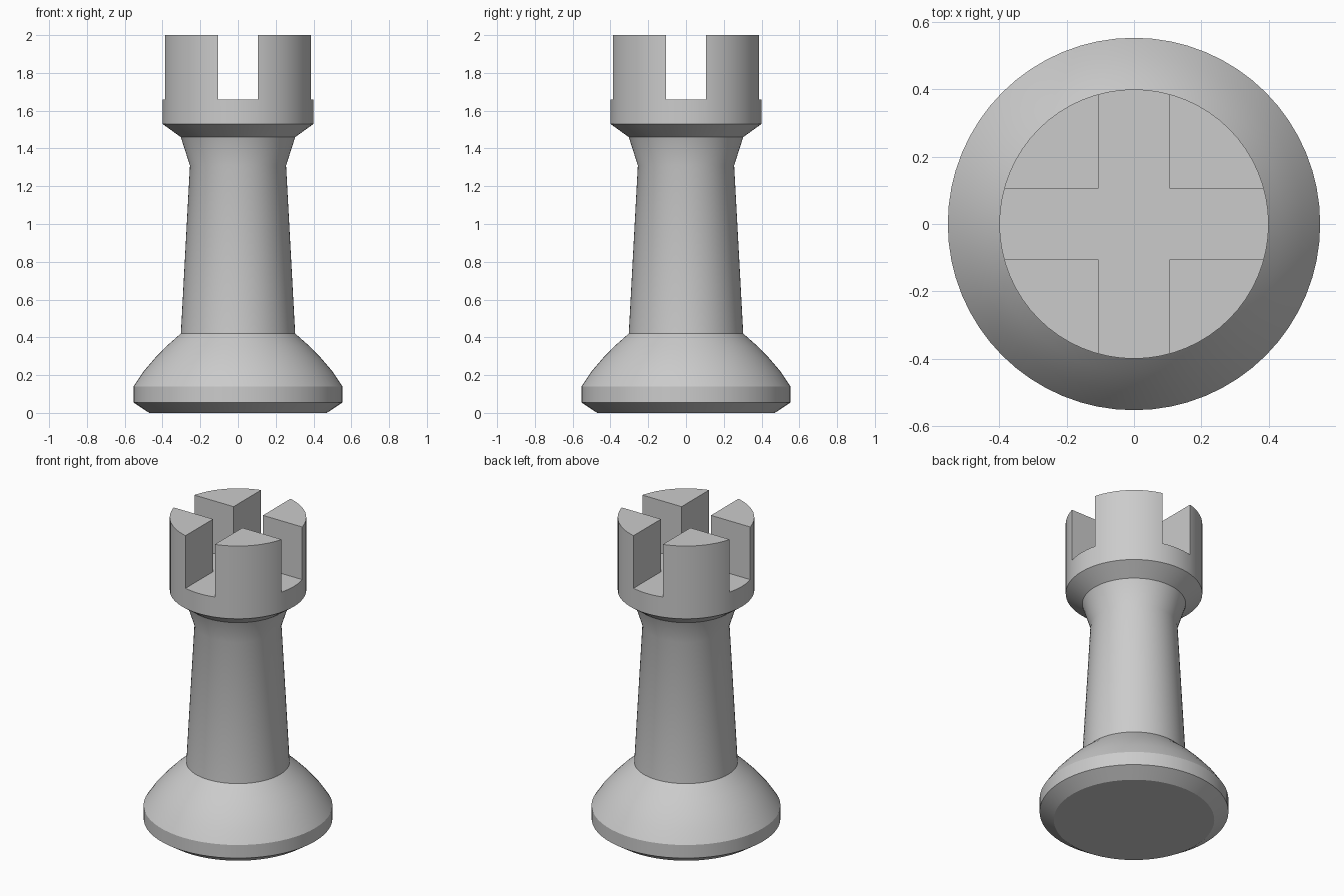
import bpy, bmesh, math

if "Cube" in bpy.data.objects:
    bpy.data.objects.remove(bpy.data.objects["Cube"])

SEGMENTS = 64

grey = bpy.data.materials.new("light_grey")
grey.diffuse_color = (0.6, 0.6, 0.6, 1)
grey.use_nodes = True
grey.node_tree.nodes["Principled BSDF"].inputs["Base Color"].default_value = grey.diffuse_color


def activate(ob):
    bpy.ops.object.select_all(action='DESELECT')
    ob.select_set(True)
    bpy.context.view_layer.objects.active = ob


def lathe(name, profile):
    """Solid of revolution from (radius, height) points, capped at both ends."""
    bm = bmesh.new()
    rings = [[bm.verts.new((r * math.cos(a), r * math.sin(a), z))
              for a in (2 * math.pi * i / SEGMENTS for i in range(SEGMENTS))]
             for r, z in profile]
    for lo, hi in zip(rings, rings[1:]):
        for i in range(SEGMENTS):
            j = (i + 1) % SEGMENTS
            bm.faces.new((lo[i], lo[j], hi[j], hi[i]))
    bm.faces.new(rings[0][::-1])
    bm.faces.new(rings[-1])
    mesh = bpy.data.meshes.new(name)
    bm.to_mesh(mesh)
    bm.free()
    ob = bpy.data.objects.new(name, mesh)
    bpy.context.collection.objects.link(ob)
    mesh.materials.append(grey)
    return ob


# One continuous turned body: foot, bell, tapered shaft, flared collar, turret
tower = lathe("rook_tower", [
    (0.47, 0.0), (0.553, 0.055), (0.553, 0.14),
    (0.50, 0.22), (0.44, 0.29), (0.38, 0.352), (0.303, 0.42),
    (0.255, 1.31), (0.303, 1.46),
    (0.40, 1.53), (0.40, 2.0),
])

# Two crossing slots that leave four battlements
for size in ((2, 0.21, 0.68), (0.21, 2, 0.68)):
    bpy.ops.mesh.primitive_cube_add(size=1, location=(0, 0, 2.0))
    cutter = bpy.context.object
    cutter.name = "slot_cutter"
    cutter.scale = size
    cutter.hide_render = True
    activate(cutter)
    bpy.ops.object.transform_apply(location=False, rotation=False, scale=True)
    cut = tower.modifiers.new("slot", 'BOOLEAN')
    cut.operation = 'DIFFERENCE'
    cut.solver = 'EXACT'
    cut.object = cutter
    activate(tower)
    bpy.ops.object.modifier_apply(modifier=cut.name)
    bpy.data.objects.remove(cutter)

# Smooth turned surfaces, crisp rims and slots
activate(tower)
bpy.ops.object.shade_smooth_by_angle(angle=math.radians(30))
